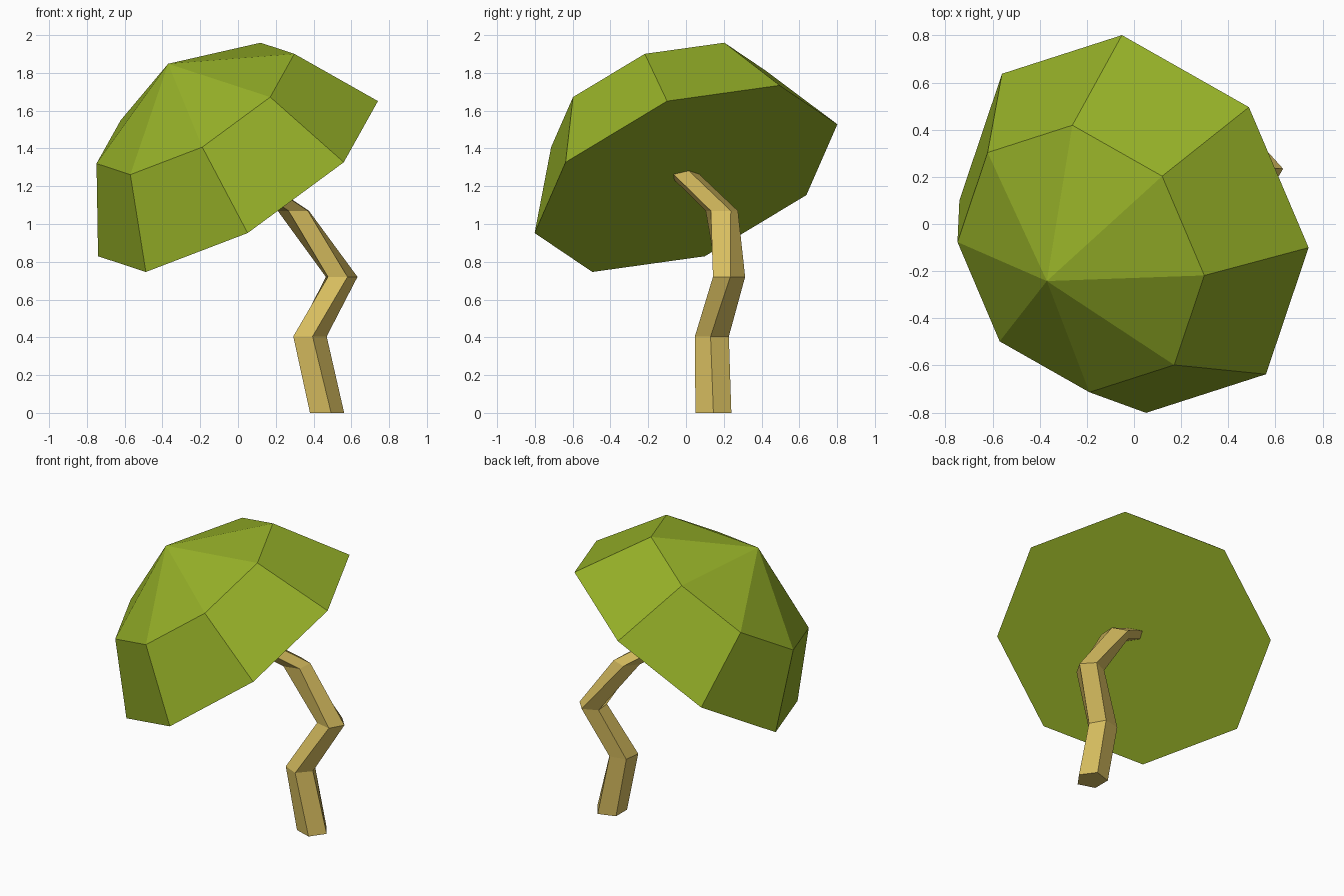
import bpy
import bmesh
from math import cos, sin, tau, radians
from mathutils import Vector

cube = bpy.data.objects.get("Cube")
if cube:
    bpy.data.objects.remove(cube)


def material(name, rgb):
    mat = bpy.data.materials.new(name)
    mat.use_nodes = True
    mat.diffuse_color = (*rgb, 1)
    bsdf = next(n for n in mat.node_tree.nodes if n.type == 'BSDF_PRINCIPLED')
    bsdf.inputs["Base Color"].default_value = (*rgb, 1)
    bsdf.inputs["Roughness"].default_value = 1
    return mat


def ring(bm, centre, radius, sides, u, v, twist=0):
    """Regular polygon of vertices in the plane of u and v."""
    angles = [tau * i / sides + radians(twist) for i in range(sides)]
    return [bm.verts.new(centre + radius * (u * cos(a) + v * sin(a))) for a in angles]


def bridge(bm, low, high):
    for i in range(len(low)):
        j = (i + 1) % len(low)
        bm.faces.new((low[i], low[j], high[j], high[i]))


def finish(bm, name, mat):
    bmesh.ops.recalc_face_normals(bm, faces=bm.faces)
    mesh = bpy.data.meshes.new(name)
    bm.to_mesh(mesh)
    bm.free()
    mesh.materials.append(mat)
    obj = bpy.data.objects.new(name, mesh)
    bpy.context.collection.objects.link(obj)
    return obj


leaf_green = material("leaf green", (0.30, 0.43, 0.021))
pale_bark = material("pale bark", (0.68, 0.51, 0.115))

# Crown: tilted eight-sided dome with a flat underside
base = Vector((0, 0, 1.24))
axis = Vector((-0.492, -0.322, 0.809)).normalized()
u = Vector((0.74, -0.10, 0.41))
u = (u - axis * u.dot(axis)).normalized()
v = axis.cross(u)
bm = bmesh.new()
rim = ring(bm, base, 0.853, 8, u, v)
shoulder = ring(bm, base + axis * 0.458, 0.603, 8, u, v)
apex = bm.verts.new(base + axis * 0.752)
bm.faces.new(rim)
bridge(bm, rim, shoulder)
for i in range(8):
    bm.faces.new((shoulder[i], shoulder[(i + 1) % 8], apex))
finish(bm, "crown", leaf_green)

# Trunk: crooked five-sided stem; each level is centre, radius, twist
levels = [
    ((0.462, 0.145, 0.0), 0.10, 0),
    ((0.375, 0.14, 0.405), 0.095, -6),
    ((0.543, 0.225, 0.72), 0.09, 6),
    ((0.30, 0.188, 1.07), 0.09, 33),
    ((-0.04, -0.05, 1.30), 0.085, 33),
]
bm = bmesh.new()
x_axis, y_axis = Vector((1, 0, 0)), Vector((0, 1, 0))
rings = [ring(bm, Vector(c), r, 5, x_axis, y_axis, t) for c, r, t in levels]
for low, high in zip(rings, rings[1:]):
    bridge(bm, low, high)
bm.faces.new(rings[0])
bm.faces.new(rings[-1])
finish(bm, "trunk", pale_bark)
